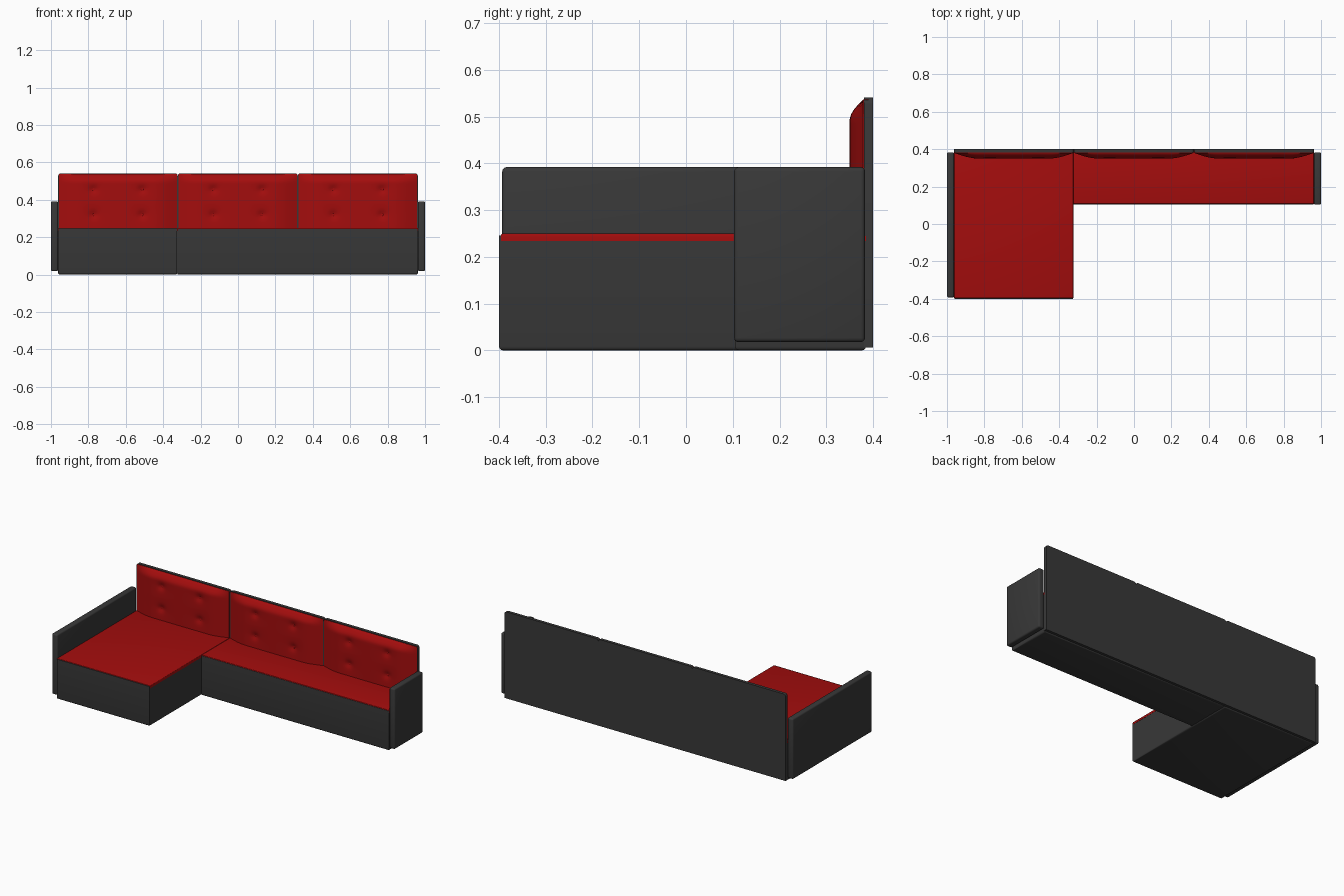
import bpy, bmesh, math

if "Cube" in bpy.data.objects:
    bpy.data.objects.remove(bpy.data.objects["Cube"])

def material(name, col):
    m = bpy.data.materials.new(name)
    m.diffuse_color = (*col, 1)
    m.use_nodes = True
    m.node_tree.nodes["Principled BSDF"].inputs["Base Color"].default_value = m.diffuse_color
    return m

GREY = material("charcoal fabric", (0.04, 0.04, 0.04))
RED = material("red fabric", (0.37, 0.004, 0.004))

def finish(name, bm, mat, angle=35):
    bmesh.ops.recalc_face_normals(bm, faces=bm.faces)
    me = bpy.data.meshes.new(name)
    bm.to_mesh(me)
    bm.free()
    me.materials.append(mat)
    ob = bpy.data.objects.new(name, me)
    bpy.context.collection.objects.link(ob)
    bpy.context.view_layer.objects.active = ob
    ob.select_set(True)
    bpy.ops.object.shade_smooth_by_angle(angle=math.radians(angle))
    ob.select_set(False)
    return ob

def box(name, x, y, z, mat, r=0.0, pick=lambda a, b: True):
    """Box from ranges; edges chosen by pick(end, end) are rounded."""
    bm = bmesh.new()
    bmesh.ops.create_cube(bm, size=1)
    for v in bm.verts:
        v.co = [lo + (c + 0.5) * (hi - lo) for c, (lo, hi) in zip(v.co, (x, y, z))]
    if r:
        edges = [e for e in bm.edges if pick(e.verts[0].co, e.verts[1].co)]
        bmesh.ops.bevel(bm, geom=edges, offset=r, segments=3, profile=0.5, affect='EDGES')
    return finish(name, bm, mat)

# Base blocks with rounded bottom edges
low = lambda a, b: a.z < 0.05 and b.z < 0.05
box("chaise_base", (-0.96, -0.325), (-0.4, 0.385), (0, 0.236), GREY, 0.009, low)
box("main_base", (-0.326, 0.96), (0.105, 0.385), (0, 0.236), GREY, 0.009, low)

# Thin front lips that hide the seat pads from the front
box("chaise_front_lip", (-0.96, -0.325), (-0.4, -0.394), (0.23, 0.246), GREY)
box("main_front_lip", (-0.322, 0.96), (0.105, 0.109), (0.23, 0.245), GREY)

# Seat pads
high = lambda a, b: a.z > 0.245 and b.z > 0.245
box("chaise_seat", (-0.962, -0.324), (-0.396, 0.385), (0.234, 0.25), RED, 0.005, high)
box("main_seat", (-0.324, 0.962), (0.107, 0.385), (0.234, 0.25), RED, 0.005, high)

# Arms
box("left_arm", (-1, -0.962), (-0.393, 0.383), (0.018, 0.392), GREY, 0.009)
box("right_arm", (0.962, 1), (0.103, 0.383), (0.018, 0.392), GREY, 0.009)

def tufted(name, x0, x1, z0, z1, nx=48, nz=28):
    """Pillow front with four button dimples, closed at the back."""
    bm = bmesh.new()
    cx, w, h = (x0 + x1) / 2, x1 - x0, z1 - z0
    buttons = [(cx + sx * 0.13, z) for sx in (-1, 1) for z in (0.32, 0.455)]
    rows = []
    for j in range(nz + 1):
        row = []
        for i in range(nx + 1):
            x, z = x0 + w * i / nx, z0 + h * j / nz
            ex = min(1, min(x - x0, x1 - x) / 0.13)
            ez = min(1, (z1 - z) / 0.045)
            d = 0.008 + 0.029 * math.sin(ex * math.pi / 2) * math.sin(ez * math.pi / 2)
            for bx, bz in buttons:
                q = math.hypot(x - bx, z - bz)
                d -= 0.010 * math.exp(-(q / 0.018) ** 2) + 0.004 * math.exp(-(q / 0.05) ** 2)
            row.append(bm.verts.new((x, 0.387 - max(d, 0.004), z)))
        rows.append(row)
    for j in range(nz):
        for i in range(nx):
            bm.faces.new((rows[j][i], rows[j][i + 1], rows[j + 1][i + 1], rows[j + 1][i]))
    # Skirt back to the panel
    rim = [e for e in bm.edges if e.is_boundary]
    new = bmesh.ops.extrude_edge_only(bm, edges=rim)["geom"]
    for v in new:
        if isinstance(v, bmesh.types.BMVert):
            v.co.y = 0.39
    return finish(name, bm, RED, 50)

# Back panels, tufted cushions and buttons
corners = lambda a, b: a.z > 0.5 and b.z > 0.5 and abs(a.y - b.y) > 0.001
seams = [-0.962, -0.322, 0.32, 0.962]
for n, (a, b) in enumerate(zip(seams, seams[1:]), 1):
    box(f"back_panel_{n}", (a, b), (0.381, 0.4), (0.006, 0.541), GREY, 0.014, corners)
    tufted(f"back_cushion_{n}", a + 0.004, b - 0.004, 0.245, 0.537)
    for sx in (-1, 1):
        for z in (0.32, 0.455):
            bm = bmesh.new()
            bmesh.ops.create_uvsphere(bm, u_segments=12, v_segments=8, radius=0.008)
            for v in bm.verts:
                v.co = ((a + b) / 2 + sx * 0.13 + v.co.x, 0.364 + v.co.y * 0.4, z + v.co.z)
            finish(f"button_{n}", bm, RED)
